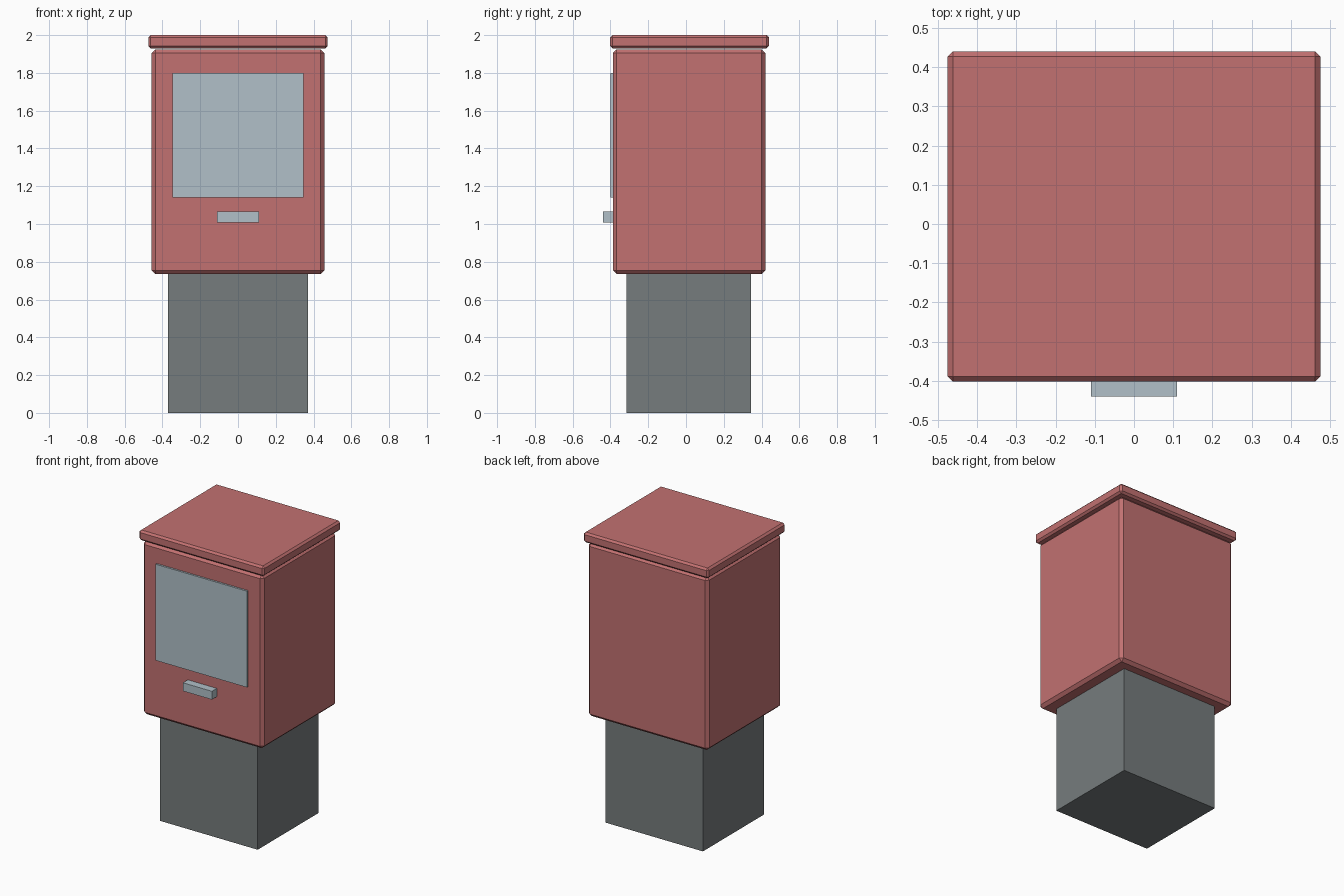
import bpy
import bmesh
from mathutils import Vector

cube = bpy.data.objects.get("Cube")
if cube:
    bpy.data.objects.remove(cube, do_unlink=True)


def make_material(name, rgb):
    mat = bpy.data.materials.new(name)
    mat.use_nodes = True
    colour = (*rgb, 1.0)
    mat.diffuse_color = colour
    mat.node_tree.nodes["Principled BSDF"].inputs["Base Color"].default_value = colour
    return mat


def add_box(name, low, high, mat, chamfer=0.0):
    """Flat-shaded box between two corners, with optionally chamfered edges."""
    low, high = Vector(low), Vector(high)
    size, centre = high - low, (low + high) / 2
    bm = bmesh.new()
    bmesh.ops.create_cube(bm, size=1.0)
    bmesh.ops.scale(bm, vec=size, verts=bm.verts)
    if chamfer:
        bmesh.ops.bevel(bm, geom=bm.edges[:], offset=chamfer, segments=1,
                        affect='EDGES', profile=0.5)
    mesh = bpy.data.meshes.new(name)
    bm.to_mesh(mesh)
    bm.free()
    mesh.materials.append(mat)
    obj = bpy.data.objects.new(name, mesh)
    obj.location = centre
    bpy.context.collection.objects.link(obj)
    return obj


red = make_material("muted red", (0.54, 0.165, 0.165))
grey = make_material("dark grey", (0.18, 0.20, 0.205))
pale = make_material("pale blue grey", (0.44, 0.53, 0.58))

# Pedestal and main cabinet
add_box("pedestal", (-0.37, -0.315, 0), (0.37, 0.345, 0.74), grey)
add_box("cabinet", (-0.457, -0.387, 0.735), (0.457, 0.42, 1.925), red, 0.02)

# Overhanging lid
add_box("lid", (-0.475, -0.402, 1.93), (0.475, 0.44, 2.0), red, 0.013)

# Front panel and handle
add_box("front_panel", (-0.348, -0.4, 1.14), (0.348, -0.38, 1.80), pale)
add_box("handle", (-0.11, -0.44, 1.008), (0.11, -0.38, 1.065), pale)
